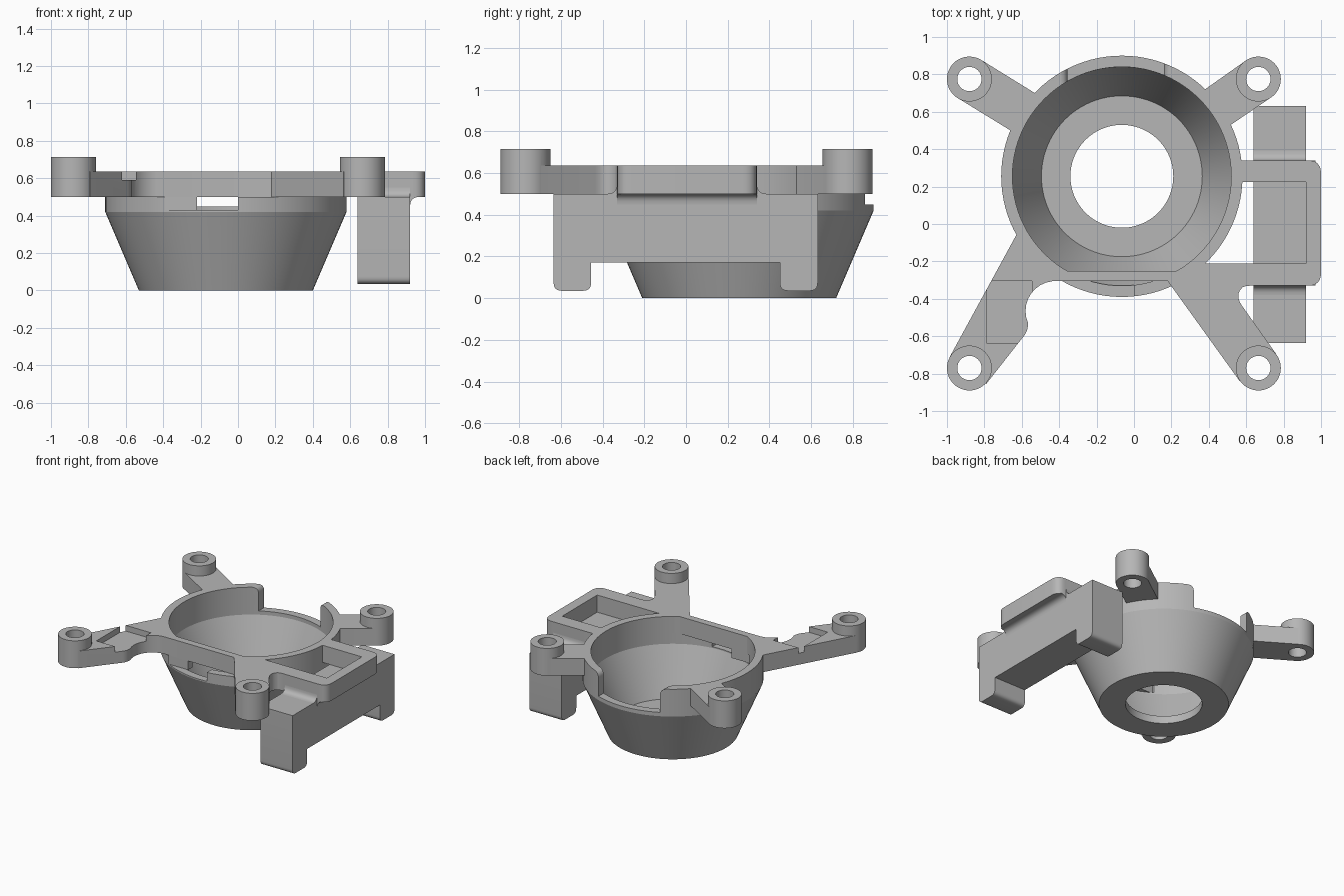
import bpy, bmesh, math
from mathutils import Vector

if "Cube" in bpy.data.objects:
    bpy.data.objects.remove(bpy.data.objects["Cube"], do_unlink=True)

grey = bpy.data.materials.new("plain grey")
grey.use_nodes = True
COLOUR = (0.47, 0.47, 0.47, 1)
grey.diffuse_color = COLOUR
grey.node_tree.nodes["Principled BSDF"].inputs["Base Color"].default_value = COLOUR

CUP = Vector((-0.065, 0.255))   # cup centre
BASE, TOP = 0.5, 0.635          # plate underside and top
SIDES = 96


def bezier(a, c, b, n=6):
    return [a * (1 - t) ** 2 + c * 2 * t * (1 - t) + b * t * t
            for t in (i / n for i in range(n + 1))]


def rounded(corners):
    """Polygon whose corners (u, v, radius) are rounded where a radius is given."""
    out = []
    for i, c in enumerate(corners):
        p = Vector(c[:2])
        if len(c) < 3:
            out.append(p)
            continue
        a = Vector(corners[i - 1][:2])
        b = Vector(corners[(i + 1) % len(corners)][:2])
        out += bezier(p + (a - p).normalized() * c[2], p, p + (b - p).normalized() * c[2])
    return out


def circle(centre, r, floor=-9, n=SIDES):
    """Circle with everything below floor flattened."""
    angles = [2 * math.pi * i / n for i in range(n)]
    return [Vector((centre[0] + r * math.cos(a), max(floor, centre[1] + r * math.sin(a))))
            for a in angles]


def finish(name, bm):
    bmesh.ops.recalc_face_normals(bm, faces=bm.faces)
    mesh = bpy.data.meshes.new(name)
    bm.to_mesh(mesh)
    bm.free()
    mesh.materials.append(grey)
    ob = bpy.data.objects.new(name, mesh)
    bpy.context.collection.objects.link(ob)
    return ob


def prism(name, outline, lo, hi, axis="z"):
    place = {"z": lambda u, v, w: (u, v, w),
             "x": lambda u, v, w: (w, u, v),
             "y": lambda u, v, w: (u, w, v)}[axis]
    bm = bmesh.new()
    face = bm.faces.new([bm.verts.new(place(p[0], p[1], lo)) for p in outline])
    moved = bmesh.ops.extrude_face_region(bm, geom=[face])["geom"]
    bmesh.ops.translate(bm, vec=place(0, 0, hi - lo),
                        verts=[g for g in moved if isinstance(g, bmesh.types.BMVert)])
    return finish(name, bm)


def box(name, x, y, z):
    return prism(name, [(x[0], y[0]), (x[1], y[0]), (x[1], y[1]), (x[0], y[1])], *z)


def combine(target, other, operation):
    bpy.context.view_layer.objects.active = target
    mod = target.modifiers.new("join", "BOOLEAN")
    mod.operation, mod.solver, mod.object = operation, "EXACT", other
    bpy.ops.object.modifier_apply(modifier=mod.name)
    bpy.data.objects.remove(other, do_unlink=True)


def cut(target, other):
    combine(target, other, "DIFFERENCE")


def back_gap():
    # Opening through the rear rim, rounded at its upper corners
    return prism("gap_cutter", rounded([
        (-0.355, 0.45), (0.16, 0.45), (0.16, 0.636, 0.05), (0.24, 0.636),
        (0.24, 0.8), (-0.44, 0.8), (-0.44, 0.636), (-0.355, 0.636, 0.05)]),
        0.6, 1.1, "y")


# Tapered cup with a hole in its floor
bm = bmesh.new()
profile = [(0.275, 0), (0.465, 0), (0.645, 0.42), (0.645, BASE),
           (0.585, BASE), (0.585, 0.42), (0.43, 0.06), (0.275, 0.06)]
rings = [[bm.verts.new((*p, z)) for p in circle(CUP, r)] for r, z in profile]
for j, ring in enumerate(rings):
    nxt = rings[(j + 1) % len(rings)]
    for i in range(SIDES):
        k = (i + 1) % SIDES
        bm.faces.new((ring[i], ring[k], nxt[k], nxt[i]))
cup = finish("tapered_cup", bm)
cut(cup, back_gap())
cut(cup, box("slot_cutter", (-0.385, 0), (-0.5, -0.2), (0.43, 0.6)))
slot_block = box("slot_block", (-0.39, -0.22), (-0.305, -0.25), (0.43, BASE))

# Plate: front arms and the side frame
bite = [(-0.42 + 0.16 * math.cos(a), -0.465 + 0.16 * math.sin(a))
        for a in (math.radians(d) for d in range(204, 89, -12))]
plate = prism("mounting_plate", rounded(
    [(-0.63, -0.06), (-0.985, -0.71), (-0.79, -0.855), (-0.57, -0.575, 0.03)] + bite +
    [(0.18, -0.305), (0.565, -0.84), (0.76, -0.695), (0.53, -0.37, 0.08),
     (0.59, -0.33, 0.03), (1.0, -0.33, 0.07), (1.0, 0.34, 0.07), (0.5, 0.34)]), BASE, TOP)
cut(plate, box("window_cutter", (0.2, 0.92), (-0.21, 0.225), (0.4, 0.8)))

# Rim disc and rear arms
rear_left = [(-0.81, 0.873), (-0.53, 0.70), (-0.35, 0.45), (-0.66, 0.50), (-0.945, 0.675)]
rear_right = [(0.595, 0.872), (0.38, 0.72), (0.25, 0.45), (0.51, 0.525), (0.735, 0.678)]
for outline in (circle(CUP, 0.645, -0.305), rear_left, rear_right):
    combine(plate, prism("piece", outline, BASE, TOP), "UNION")

# Screw posts at the four arm ends
posts = [(x, y) for x in (-0.88, 0.665) for y in (-0.77, 0.775)]
for p in posts:
    combine(plate, prism("post", circle(p, 0.12, n=48), BASE, 0.715), "UNION")
for p in posts:
    cut(plate, prism("hole_cutter", circle(p, 0.065, n=32), 0.3, 0.9))

# Bore with a flat front, rear gap, shallow pocket in the front arm
cut(plate, prism("bore_cutter", circle(CUP, 0.585, -0.25), 0.3, 0.9))
cut(plate, back_gap())
cut(plate, box("pocket_cutter", (-0.785, -0.545), (-0.64, -0.305), (0.59, 0.8)))

# Side bracket with two legs
bracket = prism("side_bracket", rounded([
    (-0.635, BASE), (-0.635, 0.035, 0.04), (-0.455, 0.035, 0.04), (-0.455, 0.17),
    (0.45, 0.17), (0.45, 0.035, 0.04), (0.632, 0.035, 0.04), (0.632, BASE)]),
    0.64, 0.92, "x")


def cove(name, corner, du, dv, lo, hi, axis):
    c = Vector(corner)
    return prism(name, [c] + bezier(c + Vector((du, 0)), c, c + Vector((0, dv))), lo, hi, axis)


# Coves blending the bracket into the frame
coves = [cove("outer_cove", (0.92, BASE), 0.05, -0.05, -0.33, 0.34, "y"),
         cove("rear_cove", (0.34, BASE), 0.05, 0.05, 0.64, 0.92, "x"),
         cove("front_cove", (-0.33, BASE), -0.05, 0.05, 0.64, 0.92, "x")]

# Smooth curved walls, keep edges sharp
bpy.ops.object.select_all(action="DESELECT")
for ob in [cup, plate, bracket, slot_block] + coves:
    ob.select_set(True)
bpy.context.view_layer.objects.active = cup
bpy.ops.object.shade_smooth_by_angle(angle=math.radians(20))
